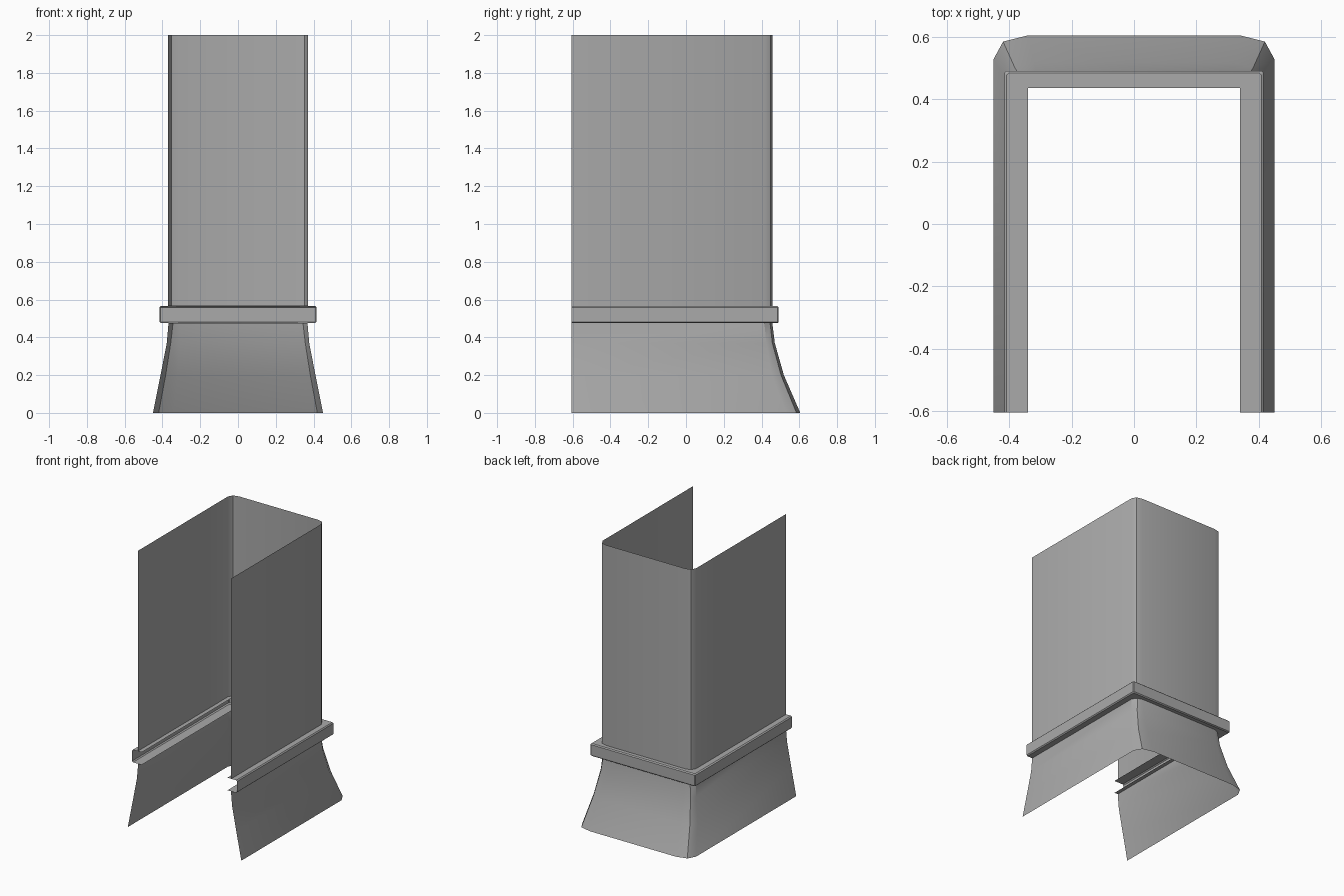
import bpy
import bmesh

FRONT = -0.605  # open front edge shared by every part

cube = bpy.data.objects.get("Cube")
if cube:
    bpy.data.objects.remove(cube, do_unlink=True)

gray = bpy.data.materials.new("plain gray")
gray.use_nodes = True
gray.diffuse_color = (0.4, 0.4, 0.4, 1)
gray.node_tree.nodes["Principled BSDF"].inputs["Base Color"].default_value = (0.4, 0.4, 0.4, 1)


def u_path(corner):
    """Mirror the points of one rear corner into a U that is open at the front."""
    right = [(corner[0][0], FRONT)] + corner
    return right + [(-x, y) for x, y in reversed(right)]


def loft(name, sections):
    """Skin a sheet through (height, corner points) sections, bottom to top."""
    bm = bmesh.new()
    rows = [[bm.verts.new((x, y, z)) for x, y in u_path(c)] for z, c in sections]
    for low, high in zip(rows, rows[1:]):
        for i in range(len(low) - 1):
            bm.faces.new((low[i], low[i + 1], high[i + 1], high[i]))
    mesh = bpy.data.meshes.new(name)
    bm.to_mesh(mesh)
    bm.free()
    mesh.materials.append(gray)
    obj = bpy.data.objects.new(name, mesh)
    bpy.context.collection.objects.link(obj)
    bpy.ops.object.select_all(action="DESELECT")
    obj.select_set(True)
    bpy.context.view_layer.objects.active = obj
    bpy.ops.object.shade_smooth_by_angle(angle=0.55)
    return obj


# Tall shaft with narrow rounded rear corners
shaft_corner = [(0.37, 0.415), (0.352, 0.447), (0.31, 0.457)]
loft("shaft", [(0.565, shaft_corner), (2.0, shaft_corner)])

# Flared base, widening towards the ground
loft("flared_base", [
    (0.0, [(0.45, 0.53), (0.42, 0.585), (0.34, 0.605)]),
    (0.2, [(0.41, 0.455), (0.383, 0.503), (0.32, 0.518)]),
    (0.37, [(0.377, 0.425), (0.356, 0.457), (0.312, 0.47)]),
    (0.475, [(0.368, 0.415), (0.344, 0.445), (0.31, 0.457)]),
])


# Collar: hollow channel with softened outer edges
def collar_corner(x, bevel=0.006):
    y = x + 0.075 if x > 0.4 else x + 0.097
    return [(x, y - bevel), (x - bevel, y)]


collar = [(0.475, 0.34), (0.475, 0.409), (0.482, 0.416),
          (0.558, 0.416), (0.565, 0.409), (0.565, 0.34)]
loft("collar", [(z, collar_corner(x, 0.006 if x > 0.4 else 0.001)) for z, x in collar])
